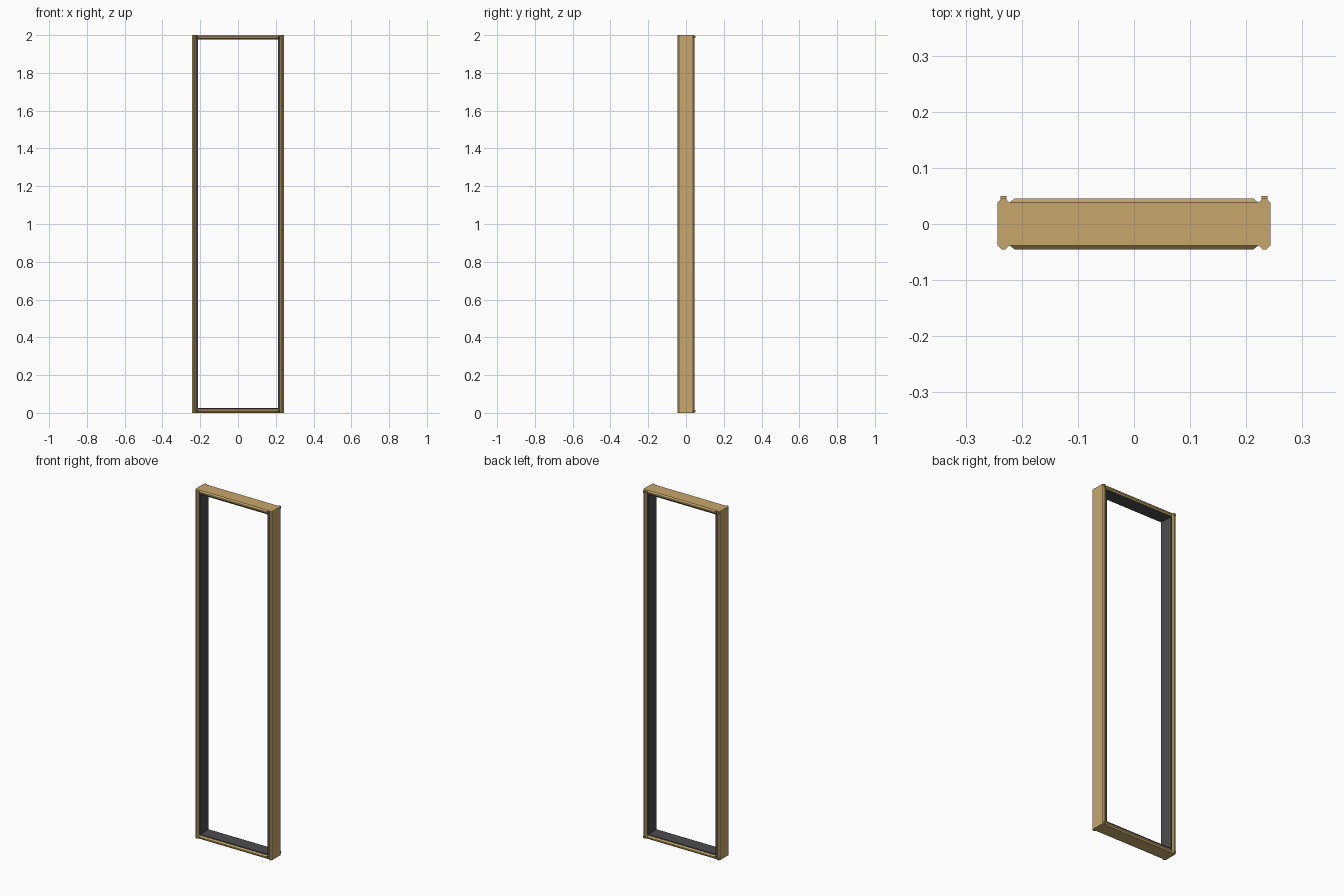
import bpy, bmesh
from mathutils import Vector

cube = bpy.data.objects.get("Cube")
if cube:
    bpy.data.objects.remove(cube, do_unlink=True)


def material(name, rgb):
    m = bpy.data.materials.new(name)
    m.use_nodes = True
    m.diffuse_color = (*rgb, 1)
    m.node_tree.nodes["Principled BSDF"].inputs["Base Color"].default_value = (*rgb, 1)
    return m


GOLD = material("warm gold", (0.57, 0.39, 0.15))
GRAY = material("dark gray", (0.075, 0.075, 0.078))

W, H, D = 0.243, 2.0, 0.045   # half width, height, half depth
T = 0.021                     # bar thickness
C = 0.007                     # edge bevel
INNER = 0.213                 # half width of the opening
LOW, HIGH = 0.026, 1.976      # opening bottom and top


def finish(name, bm, mat):
    bmesh.ops.recalc_face_normals(bm, faces=bm.faces)
    me = bpy.data.meshes.new(name)
    bm.to_mesh(me)
    bm.free()
    me.materials.append(mat)
    ob = bpy.data.objects.new(name, me)
    bpy.context.collection.objects.link(ob)
    return ob


def box(name, lo, hi, mat, bevel_axis=None):
    """Box between two corners; edges along bevel_axis are chamfered."""
    lo, hi = Vector(lo), Vector(hi)
    bm = bmesh.new()
    bmesh.ops.create_cube(bm, size=1)
    for v in bm.verts:
        v.co = (lo + hi) / 2 + v.co * (hi - lo)
    if bevel_axis is not None:
        edges = [e for e in bm.edges
                 if abs((e.verts[0].co - e.verts[1].co).normalized()[bevel_axis]) > 0.9]
        bmesh.ops.bevel(bm, geom=edges, offset=C, segments=1, affect='EDGES')
    return finish(name, bm, mat)


# Side posts, back pegs and side liners
for side, s in (("left", 1), ("right", -1)):
    def span(a, b):
        return sorted((s * a, s * b))

    x0, x1 = span(W - T, W)
    box(f"{side}_post", (x0, -D, 0), (x1, D, H), GOLD, 2)
    x0, x1 = span(INNER, W - T + 0.003)
    box(f"{side}_liner", (x0, -0.038, 0.012), (x1, 0.038, H - 0.012), GRAY)
    x0, x1 = span(0.227, 0.238)
    for level, z in (("lower", 0.01), ("upper", H - 0.01)):
        box(f"{side}_{level}_peg", (x0, D - 0.004, z - 0.006),
            (x1, 0.05, z + 0.006), GOLD)

# Top and bottom rails, with mitred front and back edges, and their liners
for level, z0, z1, l0, l1 in (("bottom", 0, T, T - 0.003, LOW),
                              ("top", H - T, H, HIGH, H - T + 0.003)):
    rail = box(f"{level}_rail", (-W + T, -D, z0), (W - T, D, z1), GOLD, 0)
    for v in rail.data.vertices:
        if abs(v.co.y) > D - 0.001:
            v.co.x *= INNER / (W - T)
    box(f"{level}_liner", (-INNER - 0.002, -0.038, l0), (INNER + 0.002, 0.038, l1), GRAY)
